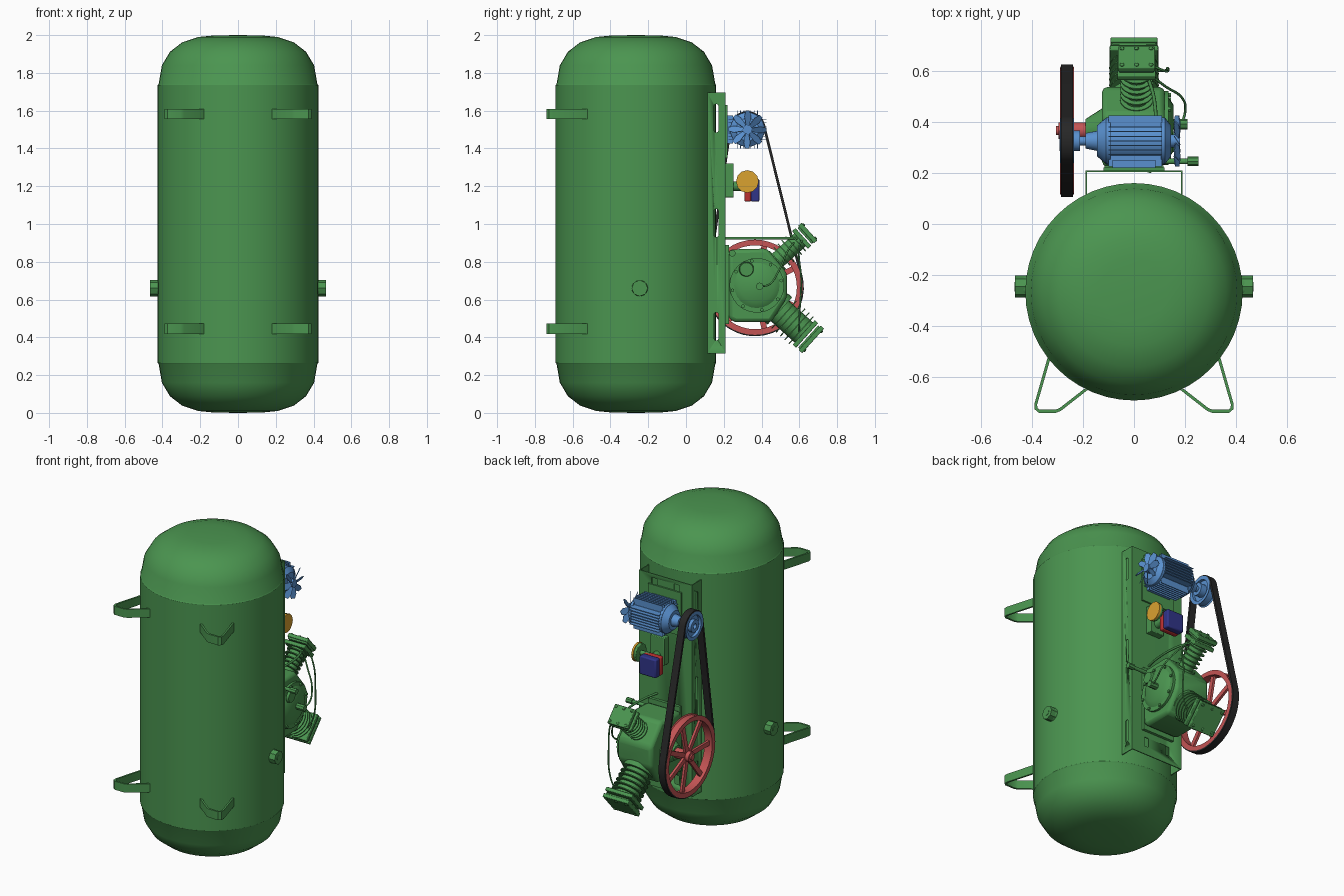
import bpy, bmesh
from math import pi, sin, cos, radians, atan2, acos
from mathutils import Vector, Matrix

if "Cube" in bpy.data.objects:
    bpy.data.objects.remove(bpy.data.objects["Cube"])


def material(name, rgb):
    m = bpy.data.materials.new(name)
    m.diffuse_color = (*rgb, 1)
    m.use_nodes = True
    m.node_tree.nodes["Principled BSDF"].inputs["Base Color"].default_value = m.diffuse_color
    return m


GREEN = material("green_paint", (0.07, 0.30, 0.08))
BLUE = material("motor_blue", (0.10, 0.28, 0.62))
RED = material("wheel_red", (0.55, 0.09, 0.09))
BLACK = material("belt_rubber", (0.02, 0.02, 0.02))
NAVY = material("cover_navy", (0.03, 0.035, 0.25))
ORANGE = material("gauge_orange", (0.70, 0.36, 0.03))
CRIMSON = material("switch_red", (0.50, 0.03, 0.03))


def shade(ob, angle=35):
    bpy.ops.object.select_all(action='DESELECT')
    ob.select_set(True)
    bpy.context.view_layer.objects.active = ob
    bpy.ops.object.shade_smooth_by_angle(angle=radians(angle))


def finish(name, bm, mat, bevel=0, angle=35):
    bmesh.ops.recalc_face_normals(bm, faces=bm.faces)
    me = bpy.data.meshes.new(name)
    bm.to_mesh(me)
    bm.free()
    me.materials.append(mat)
    ob = bpy.data.objects.new(name, me)
    bpy.context.collection.objects.link(ob)
    shade(ob, angle)
    if bevel:
        b = ob.modifiers.new("bevel", 'BEVEL')
        b.width, b.segments, b.limit_method = bevel, 2, 'ANGLE'
    return ob


def box(bm, c, s, m=Matrix()):
    bmesh.ops.create_cube(bm, size=1, matrix=m @ Matrix.Translation(c) @ Matrix.Diagonal((*s, 1)))


def cyl(bm, p0, p1, r0, r1=None, seg=24, m=Matrix()):
    p0, p1 = m @ Vector(p0), m @ Vector(p1)
    d = p1 - p0
    mat = Matrix.Translation((p0 + p1) / 2) @ d.to_track_quat('Z', 'Y').to_matrix().to_4x4()
    bmesh.ops.create_cone(bm, cap_ends=True, segments=seg, radius1=r0,
                          radius2=r0 if r1 is None else r1, depth=d.length, matrix=mat)


def prism(bm, pts, vec):
    f = bm.faces.new([bm.verts.new(p) for p in pts])
    ext = bmesh.ops.extrude_face_region(bm, geom=[f], use_keep_orig=True)
    bmesh.ops.translate(bm, vec=vec, verts=[v for v in ext['geom'] if isinstance(v, bmesh.types.BMVert)])


def lathe(bm, prof, m, seg=32, closed=False):
    """Spin (radius, height) points about local z."""
    vs = [bm.verts.new((r, 0, z)) for r, z in prof]
    n = len(vs)
    es = [bm.edges.new((vs[i], vs[(i + 1) % n])) for i in range(n if closed else n - 1)]
    bmesh.ops.spin(bm, geom=vs + es, cent=(0, 0, 0), axis=(0, 0, 1), angle=2 * pi, steps=seg)
    bmesh.ops.remove_doubles(bm, verts=bm.verts, dist=1e-5)
    bmesh.ops.transform(bm, matrix=m, verts=bm.verts)


def pipe(name, pts, r, mat):
    cu = bpy.data.curves.new(name, 'CURVE')
    cu.dimensions, cu.bevel_depth, cu.bevel_resolution = '3D', r, 2
    cu.use_fill_caps = True
    sp = cu.splines.new('BEZIER')
    sp.bezier_points.add(len(pts) - 1)
    for bp, p in zip(sp.bezier_points, pts):
        bp.co = p
        bp.handle_left_type = bp.handle_right_type = 'AUTO'
    cu.materials.append(mat)
    bpy.context.collection.objects.link(bpy.data.objects.new(name, cu))


def x_axis(x, y, z):
    return Matrix.Translation((x, y, z)) @ Matrix.Rotation(pi / 2, 4, 'Y')


# Tank with dished ends
TY, TR = -0.265, 0.425
dome = [(0, 2.0), (0.13, 1.998), (0.21, 1.99), (0.295, 1.962), (0.36, 1.912), (0.403, 1.84), (0.42, 1.742)]
prof = dome + [(TR, 1.735), (TR, 0.265)] + [(r, 2 - z) for r, z in reversed(dome)]
bm = bmesh.new()
lathe(bm, prof, Matrix.Translation((0, TY, 0)), 48)
finish("tank", bm, GREEN)

# Strap feet and side ports
outer = [(0.337, -0.52), (0.39, -0.705), (0.388, -0.725), (0.372, -0.738), (0.305, -0.738), (0.285, -0.73), (0.18, -0.648)]
inner = [(0.195, -0.645), (0.29, -0.719), (0.307, -0.726), (0.368, -0.726), (0.377, -0.72), (0.379, -0.707), (0.328, -0.53)]
for s, side in ((1, "right"), (-1, "left")):
    for z, lev in ((0.417, "lower"), (1.555, "upper")):
        bm = bmesh.new()
        prism(bm, [(s * x, y, z) for x, y in outer + inner], (0, 0, 0.055))
        finish(f"foot_{lev}_{side}", bm, GREEN)
    bm = bmesh.new()
    cyl(bm, (s * 0.40, -0.245, 0.66), (s * 0.432, -0.245, 0.66), 0.048, 0.04)
    cyl(bm, (s * 0.42, -0.245, 0.66), (s * 0.465, -0.245, 0.66), 0.043, seg=8)
    cyl(bm, (s * 0.465, -0.245, 0.66), (s * 0.467, -0.245, 0.66), 0.018)
    finish(f"port_{side}", bm, GREEN)

# Channel-shaped mounting plate with slots
t = 0.006
bm = bmesh.new()
prism(bm, [(x, y, 0.315) for x, y in ((-0.19, 0.114), (-0.19, 0.21), (0.19, 0.21), (0.19, 0.114),
                                     (0.19 - t, 0.114), (0.19 - t, 0.21 - t), (t - 0.19, 0.21 - t), (t - 0.19, 0.114))],
      (0, 0, 1.38))
plate = finish("mounting_plate", bm, GREEN)
bm = bmesh.new()
for z in (0.458, 1.005, 1.56):
    ring = [(cos(a) * 0.012, sin(a) * 0.012 + (0.063 if sin(a) > 0 else -0.063))
            for a in [(i + 0.5) * pi / 6 for i in range(12)]]
    prism(bm, [(-0.3, 0.16 + u, z + v) for u, v in ring], (0.6, 0, 0))
for x in (-0.08, 0.08):
    box(bm, (x, 0.21, 1.645), (0.04, 0.05, 0.05))
    box(bm, (x, 0.21, 0.40), (0.03, 0.05, 0.06))
cutter = finish("slot_cutter", bm, GREEN)
cutter.hide_render = True
b = plate.modifiers.new("slots", 'BOOLEAN')
b.object, b.operation, b.solver = cutter, 'DIFFERENCE', 'EXACT'
bpy.context.view_layer.objects.active = plate
bpy.ops.object.modifier_apply(modifier="slots")
bpy.data.objects.remove(cutter)

# Electric motor: body, cooling fins, end bells, foot
MY, MZ = 0.325, 1.5
bm = bmesh.new()
cyl(bm, (-0.11, MY, MZ), (0.12, MY, MZ), 0.08, seg=32)
for x0, x1, r0, r1 in ((-0.145, -0.11, 0.06, 0.09), (-0.11, -0.092, 0.092, 0.092), (0.105, 0.122, 0.092, 0.092), (0.122, 0.145, 0.09, 0.06)):
    cyl(bm, (x0, MY, MZ), (x1, MY, MZ), r0, r1, 32)
for q in range(4):
    m = Matrix.Translation((0.005, MY, MZ)) @ Matrix.Rotation(q * pi / 2, 4, 'X')
    for k in range(-3, 4):
        box(bm, (0, k * 0.018, 0.075), (0.21, 0.004, 0.05), m)
box(bm, (0, 0.235, MZ), (0.17, 0.03, 0.15))
cyl(bm, (-0.27, MY, MZ), (-0.14, MY, MZ), 0.018)
cyl(bm, (-0.19, MY, MZ), (-0.14, MY, MZ), 0.03, 0.04)
finish("motor", bm, BLUE)
bm = bmesh.new()
cyl(bm, (0.14, MY, MZ), (0.18, MY, MZ), 0.025)
for i in range(8):
    m = Matrix.Translation((0.167, MY, MZ)) @ Matrix.Rotation(i * pi / 4, 4, 'X') @ Matrix.Rotation(0.6, 4, 'Z')
    prism(bm, [m @ Vector(p) for p in ((0, -0.01, 0.015), (0, 0.01, 0.015), (0, 0.021, 0.07), (0, 0.012, 0.1), (0, -0.012, 0.1), (0, -0.021, 0.07))], m.to_3x3() @ Vector((0.004, 0, 0)))
finish("motor_fan", bm, BLUE)
bm = bmesh.new()
box(bm, (0, 0.215, 1.49), (0.24, 0.012, 0.28))
finish("motor_slide", bm, GREEN)

# Motor pulley
WX, WY, WZ = -0.262, 0.365, 0.665
bm = bmesh.new()
lathe(bm, [(0.016, -0.03), (0.04, -0.03), (0.04, -0.008), (0.068, -0.008), (0.068, -0.027), (0.09, -0.027), (0.082, -0.02),
           (0.082, 0.02), (0.09, 0.027), (0.068, 0.027), (0.068, 0.008), (0.04, 0.008), (0.04, 0.05), (0.016, 0.05)],
      x_axis(WX, MY, MZ), 32, True)
finish("motor_pulley", bm, BLUE)

# Flywheel with spokes and hub
bm = bmesh.new()
lathe(bm, [(0.222, -0.027), (0.252, -0.027), (0.244, -0.022), (0.244, 0.022), (0.252, 0.027), (0.222, 0.027)], x_axis(WX, WY, WZ), 40, True)
cyl(bm, (-0.295, WY, WZ), (-0.19, WY, WZ), 0.032)
cyl(bm, (-0.305, WY, WZ), (-0.13, WY, WZ), 0.018)
for i in range(7):
    m = Matrix.Translation((WX, WY, WZ)) @ Matrix.Rotation(i * 2 * pi / 7 + pi / 2, 4, 'X')
    box(bm, (0, 0, 0.13), (0.016, 0.03, 0.21), m)
finish("flywheel", bm, RED)


# Belt around both wheels
def belt_loop(off):
    r1, r2 = 0.083 + off, 0.245 + off
    d = Vector((WY - MY, WZ - MZ))
    base, half = atan2(d.y, d.x), acos((r1 - r2) / d.length)
    pts = []
    for i in range(25):
        a = base - half + 2 * half * i / 24
        pts.append((WY + r2 * cos(a), WZ + r2 * sin(a)))
    for i in range(17):
        a = base + half + (2 * pi - 2 * half) * i / 16
        pts.append((MY + r1 * cos(a), MZ + r1 * sin(a)))
    return pts


bm = bmesh.new()
loops = [[bm.verts.new((WX + dx, y, z)) for y, z in belt_loop(off)]
         for off, dx in ((0, -0.023), (0.014, -0.023), (0.014, 0.023), (0, 0.023))]
n = len(loops[0])
for k in range(4):
    A, B = loops[k], loops[(k + 1) % 4]
    for i in range(n):
        bm.faces.new((A[i], A[(i + 1) % n], B[(i + 1) % n], B[i]))
finish("drive_belt", bm, BLACK)

# Pump crankcase, foot and bolted cover
bm = bmesh.new()
case = [(0.225, 0.5), (0.225, 0.865), (0.43, 0.87), (0.535, 0.74), (0.535, 0.61), (0.45, 0.48), (0.26, 0.48)]
prism(bm, [(-0.125, y, z) for y, z in case], (0.245, 0, 0))
finish("crankcase", bm, GREEN, 0.02)
bm = bmesh.new()
box(bm, (0, 0.218, 0.68), (0.23, 0.02, 0.42))
cyl(bm, (-0.19, WY, WZ), (-0.12, WY, WZ), 0.045, 0.09)
cyl(bm, (0.115, 0.375, 0.675), (0.135, 0.375, 0.675), 0.145)
cyl(bm, (0.135, 0.375, 0.675), (0.155, 0.375, 0.675), 0.12, 0.09)
cyl(bm, (0.15, 0.32, 0.76), (0.165, 0.32, 0.76), 0.04, 0.035)
cyl(bm, (0.15, 0.39, 0.67), (0.21, 0.39, 0.67), 0.02, seg=8)
for i in range(8):
    a = i * pi / 4 + 0.2
    y, z = 0.375 + 0.132 * cos(a), 0.675 + 0.132 * sin(a)
    cyl(bm, (0.13, y, z), (0.145, y, z), 0.01, seg=6)
finish("crankcase_cover", bm, GREEN)


# Finned cylinders with bolted heads
def pump_cylinder(name, origin, ang, start, end, core, fin, nfin, head):
    m = Matrix.Translation(origin) @ Matrix.Rotation(radians(ang - 90), 4, 'X')
    bm = bmesh.new()
    top = end - 0.065
    cyl(bm, (0, 0, start - 0.06), (0, 0, top), core, m=m)
    cyl(bm, (0, 0, start - 0.03), (0, 0, start), fin, m=m)
    for i in range(nfin):
        z = start + (top - start) * (i + 1) / (nfin + 0.6)
        cyl(bm, (0, 0, z - 0.003), (0, 0, z + 0.003), fin, m=m)
    finish(name + "_barrel", bm, GREEN)
    bm = bmesh.new()
    w, d = head
    box(bm, (0, 0, top + 0.012), (w, d, 0.024), m)
    box(bm, (0, 0, top + 0.039), (w * 0.9, d * 0.9, 0.014), m)
    box(bm, (0, 0, end - 0.01), (w * 0.96, d, 0.024), m)
    for sx in (-1, 0, 1):
        for sy in (-1, 1):
            cyl(bm, (sx * w * 0.38, sy * d * 0.38, end), (sx * w * 0.38, sy * d * 0.38, end + 0.008), 0.01, seg=6, m=m)
    finish(name + "_head", bm, GREEN, 0.008)


pump_cylinder("large_cylinder", (0, 0.43, 0.60), -42, 0.09, 0.325, 0.072, 0.097, 5, (0.19, 0.175))
pump_cylinder("small_cylinder", (0.01, 0.42, 0.75), 42, 0.09, 0.312, 0.045, 0.064, 5, (0.15, 0.125))

# Air pipes and drain
pipe("interstage_pipe", [(0.07, 0.62, 0.92), (0.115, 0.60, 0.88), (0.13, 0.61, 0.70), (0.12, 0.60, 0.50), (0.08, 0.60, 0.43)], 0.005, GREEN)
pipe("breather_pipe", [(0.08, 0.57, 0.90), (0.12, 0.54, 0.86), (0.19, 0.49, 0.75), (0.20, 0.44, 0.68), (0.19, 0.40, 0.67)], 0.005, GREEN)
pipe("discharge_pipe", [(0.06, 0.20, 0.925), (0.08, 0.30, 0.925), (0.08, 0.48, 0.925), (0.05, 0.59, 0.925)], 0.007, GREEN)
bm = bmesh.new()
cyl(bm, (0.08, 0.245, 0.845), (0.22, 0.245, 0.845), 0.011)
cyl(bm, (0.21, 0.245, 0.845), (0.252, 0.245, 0.845), 0.018, seg=8)
finish("oil_drain", bm, GREEN)

# Pressure switch, valve block and gauge
bm = bmesh.new()
box(bm, (0.03, 0.23, 1.23), (0.10, 0.045, 0.18))
cyl(bm, (0.03, 0.24, 1.2), (0.03, 0.33, 1.2), 0.025)
cyl(bm, (0.03, 0.325, 1.225), (0.11, 0.325, 1.225), 0.015)
cyl(bm, (0.095, 0.325, 1.225), (0.112, 0.325, 1.225), 0.058, seg=12)
finish("valve_block", bm, GREEN, 0.004)
bm = bmesh.new()
cyl(bm, (0.112, 0.325, 1.225), (0.125, 0.325, 1.225), 0.06, seg=12)
finish("pressure_gauge", bm, ORANGE)
for name, y, d, mat in (("switch_base", 0.327, 0.035, CRIMSON), ("switch_cover", 0.366, 0.045, NAVY)):
    bm = bmesh.new()
    box(bm, (0.005, y, 1.178), (0.12, d, 0.12))
    finish(name, bm, mat, 0.008)
